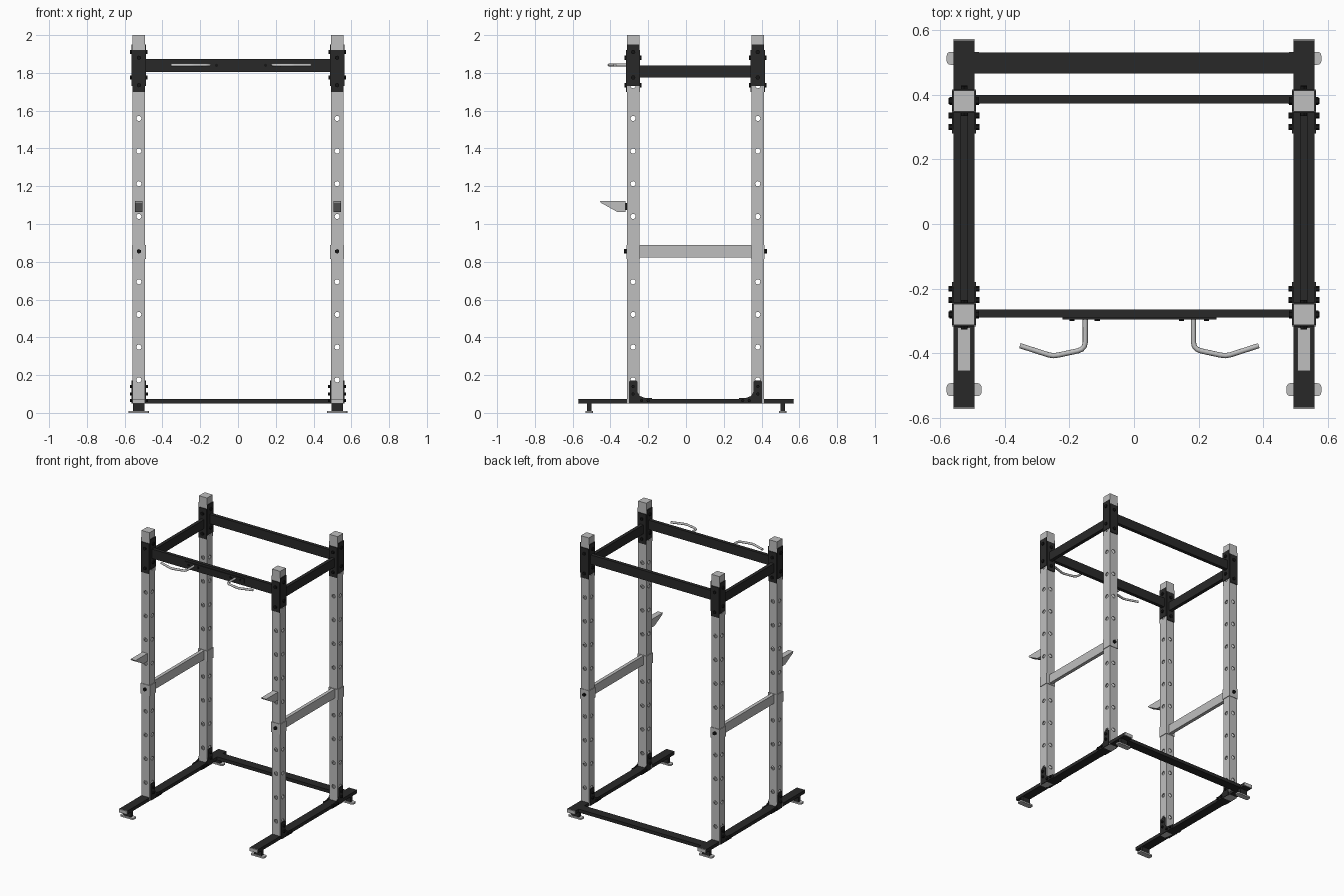
import bpy, bmesh, math
from mathutils import Vector, Matrix

if "Cube" in bpy.data.objects:
    bpy.data.objects.remove(bpy.data.objects["Cube"])


def mat(name, r, g, b):
    m = bpy.data.materials.new(name)
    m.diffuse_color = (r, g, b, 1)
    m.use_nodes = True
    m.node_tree.nodes["Principled BSDF"].inputs["Base Color"].default_value = m.diffuse_color
    return m


BLACK = mat("black_steel", 0.022, 0.022, 0.022)
GREY = mat("grey_steel", 0.52, 0.52, 0.52)
BOLT = mat("bolt_black", 0.008, 0.008, 0.008)


def finish(name, bm, m):
    bmesh.ops.recalc_face_normals(bm, faces=bm.faces)
    me = bpy.data.meshes.new(name)
    bm.to_mesh(me)
    bm.free()
    if m:
        me.materials.append(m)
    ob = bpy.data.objects.new(name, me)
    bpy.context.collection.objects.link(ob)
    return ob


def add_box(bm, x0, x1, y0, y1, z0, z1):
    mtx = Matrix.Translation(((x0 + x1) / 2, (y0 + y1) / 2, (z0 + z1) / 2)) @ \
        Matrix.Diagonal((abs(x1 - x0), abs(y1 - y0), abs(z1 - z0), 1))
    bmesh.ops.create_cube(bm, size=1, matrix=mtx)


def box(name, m, *ext):
    bm = bmesh.new()
    add_box(bm, *ext)
    return finish(name, bm, m)


def add_rod(bm, centre, axis, r, length, seg):
    rot = Vector((0, 0, 1)).rotation_difference(Vector(axis)).to_matrix().to_4x4()
    bmesh.ops.create_cone(bm, cap_ends=True, segments=seg, radius1=r, radius2=r,
                          depth=length, matrix=Matrix.Translation(centre) @ rot)


def prism(name, m, profile, x0, x1):
    """Extrude a (y, z) outline along x."""
    bm = bmesh.new()
    f = bm.faces.new([bm.verts.new((x0, y, z)) for y, z in profile])
    ext = bmesh.ops.extrude_face_region(bm, geom=[f])
    vs = [v for v in ext["geom"] if isinstance(v, bmesh.types.BMVert)]
    bmesh.ops.translate(bm, vec=(x1 - x0, 0, 0), verts=vs)
    return finish(name, bm, m)


X, YF, YB, H = 0.525, -0.28, 0.38, 0.0325   # upright positions and half width

# Perforated hollow upright: tube minus rows of holes in both directions
upright = box("upright", GREY, -H, H, -H, H, 0.05, 2.0)
cutters = [box("inner_cutter", None, -H + .006, H - .006, -H + .006, H - .006, 0.06, 1.99)]
for axis in ((1, 0, 0), (0, 1, 0)):
    bm = bmesh.new()
    for i in range(10):
        add_rod(bm, (0, 0, 0.175 + 0.173 * i), axis, 0.0135, 0.2, 16)
    cutters.append(finish("hole_cutter", bm, None))
for c in cutters:
    c.hide_render = True
    md = upright.modifiers.new("cut", "BOOLEAN")
    md.operation, md.solver, md.object = "DIFFERENCE", "EXACT", c
dg = bpy.context.evaluated_depsgraph_get()
upright_mesh = bpy.data.meshes.new_from_object(upright.evaluated_get(dg))
upright_mesh.materials.clear()
upright_mesh.materials.append(GREY)
upright_mesh.polygons.foreach_set("material_index", [0] * len(upright_mesh.polygons))
for o in cutters + [upright]:
    bpy.data.objects.remove(o)

for sx, side in ((-1, "left"), (1, "right")):
    cx = sx * X
    for cy, d, end in ((YF, 1, "front"), (YB, -1, "back")):
        tag = side + "_" + end
        ob = bpy.data.objects.new(tag + "_upright", upright_mesh)
        ob.location = (cx, cy, 0)
        bpy.context.collection.objects.link(ob)

        # Top bracket plates on all four faces, with bolts
        plates, bolts = bmesh.new(), bmesh.new()
        t = 0.005
        for s in (-1, 1):
            add_box(plates, cx - H, cx + H, cy + s * H, cy + s * (H + t), 1.70, 1.92)
            add_box(plates, cx + s * H, cx + s * (H + t), cy - H, cy + H, 1.73, 1.95)
            for z in (1.735, 1.88):
                add_rod(bolts, (cx, cy + s * (H + .006), z), (0, 1, 0), 0.012, 0.014, 6)
            for z in (1.775, 1.91):
                add_rod(bolts, (cx + s * (H + .006), cy, z), (1, 0, 0), 0.012, 0.014, 6)
            # Base gusset bolts
            for a, z in ((0, 0.14), (0, 0.10), (0.045, 0.065), (0.08, 0.065)):
                add_rod(bolts, (cx + s * (H + .006), cy + d * a, z), (1, 0, 0), 0.009, 0.018, 6)
        # Safety collar bolt
        add_rod(bolts, (cx, cy - d * (H + .008), 0.855), (0, 1, 0), 0.012, 0.016, 6)
        finish(tag + "_top_bracket", plates, BLACK)
        finish(tag + "_bolts", bolts, BOLT)

        # L-shaped base gussets with a curved inner corner
        out = [(-.022, .05), (.10, .05), (.10, .078), (.06, .08), (.035, .09),
               (.024, .11), (.022, .165), (.016, .172), (-.016, .172), (-.022, .165)]
        for s in (-1, 1):
            prism(tag + "_base_gusset", BLACK, [(cy + d * a, z) for a, z in out],
                  cx + s * H, cx + s * (H + t))

        # Safety collar
        box(tag + "_safety_collar", GREY, cx - .037, cx + .037, cy - .036, cy + .036, .815, .89)

        # Foot: stem and rounded pad, plus a cap on the base rail end
        fy = -d * 0.512
        box(tag + "_foot_stem", BLACK, cx - .03, cx + .03, fy - .011, fy + .011, .008, .052)
        pad = box(tag + "_foot_pad", GREY, cx - .054, cx + .054, fy - .02, fy + .02, 0, .011)
        bv = pad.modifiers.new("round", "BEVEL")
        bv.width, bv.segments, bv.limit_method = 0.012, 3, "WEIGHT"
        wt = pad.data.attributes.new("bevel_weight_edge", "FLOAT", "EDGE")
        for e in pad.data.edges:
            a, b = (pad.data.vertices[i].co for i in e.vertices)
            wt.data[e.index].value = float(abs(a.z - b.z) > 0.005)
        box(tag + "_rail_cap", GREY, cx - H, cx + H, -d * .567, -d * .572, .05, .074)

    # Side rails between front and back uprights
    box(side + "_base_rail", BLACK, cx - H, cx + H, -.567, .567, .05, .074)
    box(side + "_top_rail", BLACK, cx - .0125, cx + .0125, YF + H, YB - H, 1.775, 1.84)
    box(side + "_safety_bar", GREY, cx - .0125, cx + .0125, YF + H, YB - H, .822, .888)

    # Bar hook on the front upright
    prism(side + "_bar_hook", GREY,
          [(-.455, 1.122), (-.32, 1.122), (-.32, 1.063), (-.362, 1.063), (-.45, 1.112)],
          cx - .02, cx + .02)
    box(side + "_bar_hook_pin", BOLT, cx - .012, cx + .012, -.322, -.31, 1.075, 1.11)

# Cross beams
W = X - H
box("front_top_beam", BLACK, -W, W, -.289, -.264, 1.805, 1.873)
box("back_top_beam", BLACK, -W, W, .372, .398, 1.805, 1.873)
box("back_base_beam", BLACK, -W, W, .465, .53, .05, .074)

# Pull-up handles on their mounting plate
MX = 0.0165
box("handle_plate", BLACK, MX - .238, MX + .238, -.295, -.289, 1.822, 1.858)
bm = bmesh.new()
for a in (-.208, -.13, .13, .208):
    add_rod(bm, (MX + a, -.296, 1.84), (0, 1, 0), 0.009, 0.008, 6)
finish("handle_plate_bolts", bm, BOLT)
path = [(.167, -.292), (.167, -.365), (.170, -.378), (.178, -.387), (.190, -.392),
        (.250, -.405), (.266, -.407), (.282, -.404), (.369, -.376)]
for s, side in ((-1, "left"), (1, "right")):
    cu = bpy.data.curves.new("path", "CURVE")
    cu.dimensions = "3D"
    cu.bevel_depth, cu.bevel_resolution, cu.use_fill_caps = 0.008, 3, True
    sp = cu.splines.new("POLY")
    sp.points.add(len(path) - 1)
    for p, (x, y) in zip(sp.points, path):
        p.co = (MX + s * x, y, 1.842, 1)
    tmp = bpy.data.objects.new("path", cu)
    bpy.context.collection.objects.link(tmp)
    me = bpy.data.meshes.new_from_object(tmp.evaluated_get(bpy.context.evaluated_depsgraph_get()))
    bpy.data.objects.remove(tmp)
    me.materials.clear()
    me.materials.append(GREY)
    ob = bpy.data.objects.new(side + "_pull_up_handle", me)
    bpy.context.collection.objects.link(ob)
    bpy.ops.object.select_all(action="DESELECT")
    ob.select_set(True)
    bpy.context.view_layer.objects.active = ob
    bpy.ops.object.shade_smooth_by_angle(angle=math.radians(40))
